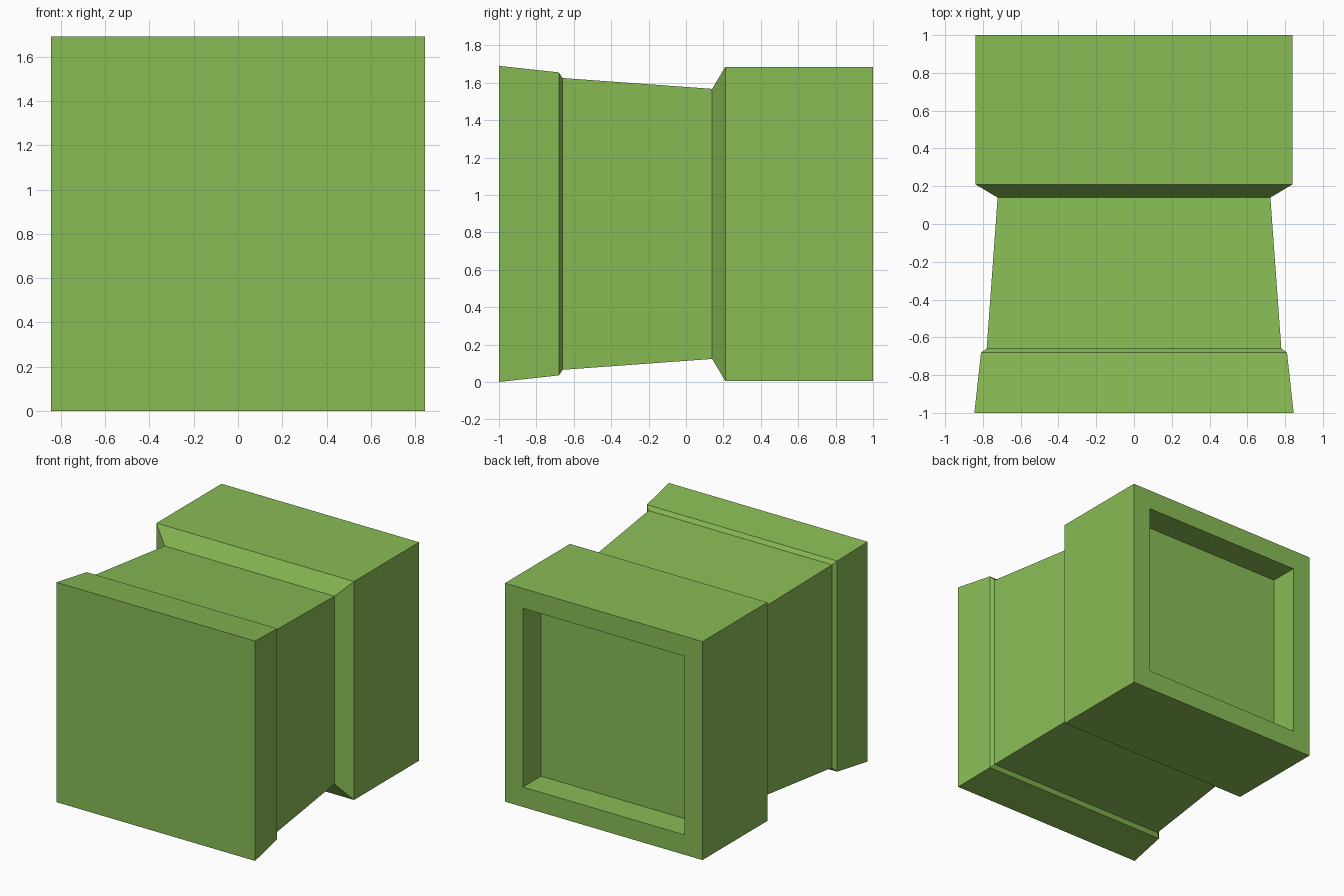
import bpy, bmesh

if "Cube" in bpy.data.objects:
    bpy.data.objects.remove(bpy.data.objects["Cube"])

CENTRE_Z = 0.845
# Square cross-sections from front to back: (y, half size), ending inside the rear recess
SECTIONS = [(-1.0, 0.845), (-0.68, 0.81), (-0.66, 0.78), (0.14, 0.722),
            (0.21, 0.84), (1.0, 0.84), (1.0, 0.687), (0.78, 0.687)]

bm = bmesh.new()


def square_ring(y, h):
    return [bm.verts.new((sx * h, y, CENTRE_Z + sz * h))
            for sx, sz in ((-1, -1), (1, -1), (1, 1), (-1, 1))]


# Stepped body: bridge neighbouring rings, then cap the front and the recess floor
rings = [square_ring(y, h) for y, h in SECTIONS]
for a, b in zip(rings, rings[1:]):
    for i in range(4):
        j = (i + 1) % 4
        bm.faces.new((a[i], a[j], b[j], b[i]))
bm.faces.new(rings[0])
bm.faces.new(rings[-1])
bmesh.ops.recalc_face_normals(bm, faces=bm.faces)

mesh = bpy.data.meshes.new("stepped_block")
bm.to_mesh(mesh)
bm.free()
block = bpy.data.objects.new("stepped_block", mesh)
bpy.context.collection.objects.link(block)

# Green finish
green = bpy.data.materials.new("green")
green.diffuse_color = (0.25, 0.5, 0.09, 1)
green.use_nodes = True
green.node_tree.nodes["Principled BSDF"].inputs["Base Color"].default_value = green.diffuse_color
mesh.materials.append(green)
